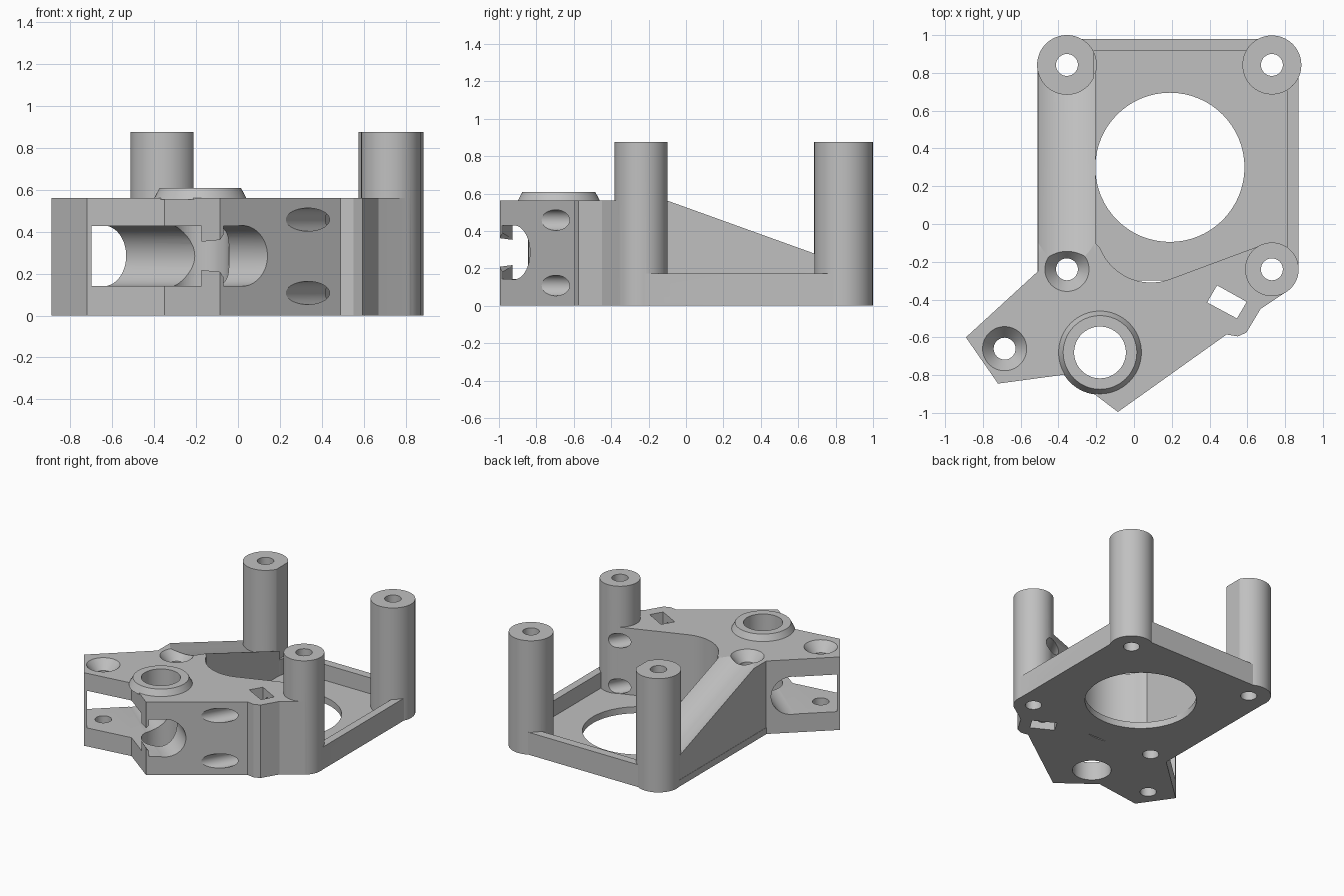
import bpy, bmesh, math
from mathutils import Vector, Matrix

if "Cube" in bpy.data.objects:
    bpy.data.objects.remove(bpy.data.objects["Cube"], do_unlink=True)

grey = bpy.data.materials.new("plain grey")
grey.use_nodes = True
colour = (0.53, 0.53, 0.53, 1)
grey.diffuse_color = colour
grey.node_tree.nodes["Principled BSDF"].inputs["Base Color"].default_value = colour


def make(name, bm):
    bmesh.ops.recalc_face_normals(bm, faces=bm.faces)
    mesh = bpy.data.meshes.new(name)
    bm.to_mesh(mesh)
    bm.free()
    mesh.materials.append(grey)
    ob = bpy.data.objects.new(name, mesh)
    bpy.context.collection.objects.link(ob)
    return ob


def extrude(name, points, offset):
    bm = bmesh.new()
    face = bm.faces.new([bm.verts.new(p) for p in points])
    new = bmesh.ops.extrude_face_region(bm, geom=[face])["geom"]
    verts = [g for g in new if isinstance(g, bmesh.types.BMVert)]
    bmesh.ops.translate(bm, verts=verts, vec=offset)
    return make(name, bm)


def prism(name, outline, z0, z1):
    return extrude(name, [(x, y, z0) for x, y in outline], (0, 0, z1 - z0))


def rod(name, start, end, r1, r2=None, sides=64):
    a, b = Vector(start), Vector(end)
    turn = (b - a).to_track_quat("Z", "Y").to_matrix().to_4x4()
    bm = bmesh.new()
    bmesh.ops.create_cone(bm, cap_ends=True, segments=sides, radius1=r1,
                          radius2=r1 if r2 is None else r2, depth=(b - a).length,
                          matrix=Matrix.Translation((a + b) / 2) @ turn)
    return make(name, bm)


def upright(name, centre, z0, z1, r1, r2=None):
    return rod(name, (*centre, z0), (*centre, z1), r1, r2)


def combine(target, tool, operation):
    mod = target.modifiers.new("combine", "BOOLEAN")
    mod.operation, mod.solver, mod.object = operation, "EXACT", tool
    bpy.context.view_layer.objects.active = target
    bpy.ops.object.modifier_apply(modifier=mod.name)
    bpy.data.objects.remove(tool, do_unlink=True)


TOP, RIM, FLOOR, POST = 0.562, 0.172, 0.05, 0.876
back_left, back_right, front_post = (-0.355, 0.842), (0.73, 0.842), (0.73, -0.24)
block_screw, lobe_screw, shaft = (-0.355, -0.24), (-0.685, -0.66), (-0.18, -0.68)

# Motor plate with its large round opening
body = prism("bracket_body", [(-0.51, -0.3), (-0.51, 0.845), (-0.355, 0.98), (0.73, 0.98),
                              (0.87, 0.845), (0.87, -0.24), (0.73, -0.3)], 0, FLOOR)
combine(body, upright("motor_opening", (0.19, 0.3), -0.1, 0.3, 0.395), "DIFFERENCE")

# Raised rims along the back and the left side
for rim in (((-0.355, 0.915), (0.73, 0.915), (0.73, 0.98), (-0.355, 0.98)),
            ((0.81, -0.24), (0.87, -0.24), (0.87, 0.845), (0.81, 0.845))):
    combine(body, prism("rim", rim, 0, RIM), "UNION")

# Drive block with a curved inner wall
arc = [(0.09 + 0.29 * math.cos(math.radians(a)), -0.02 + 0.29 * math.sin(math.radians(a)))
       for a in range(-68, -163, -6)]
block = [(0.68, -0.11)] + arc + [
    (-0.205, -0.1), (-0.508, -0.1), (-0.508, -0.25), (-0.89, -0.6), (-0.72, -0.845),
    (-0.35, -0.795), (-0.085, -0.995), (0.49, -0.585), (0.55, -0.595), (0.595, -0.575),
    (0.67, -0.45), (0.82, -0.35), (0.855, -0.3), (0.87, -0.24), (0.73, -0.2)]
combine(body, prism("drive_block", block, 0, TOP), "UNION")

# Sloping rib from the block to the back post
profile = [(-0.16, 0), (0.8, 0), (0.8, 0.238), (-0.1, TOP), (-0.16, TOP)]
combine(body, extrude("rib", [(-0.508, y, z) for y, z in profile], (0.303, 0, 0)), "UNION")

# Shallow round channel down the rib
slope = Vector((0, 0.9, 0.238 - TOP)).normalized()
normal = Vector((0, -slope.z, slope.y))
mid = Vector((-0.357, 0.35, (0.238 + TOP) / 2)) + normal * 0.26
combine(body, rod("channel", mid - slope * 0.9, mid + slope * 0.5, 0.3, sides=128),
        "DIFFERENCE")

# Posts, the back right one with a flat towards the motor
for name, centre, r in (("back_right_post", back_left, 0.158),
                        ("back_left_post", back_right, 0.156),
                        ("front_post", front_post, 0.142)):
    post = upright(name, centre, 0, POST, r)
    if centre == back_left:
        flat = [(-0.213, 0.6), (0, 0.6), (0, 1.1), (-0.213, 1.1)]
        combine(post, prism("flat", flat, RIM, 1), "DIFFERENCE")
    combine(body, post, "UNION")

# Collar round the shaft
combine(body, upright("collar", shaft, 0.553, 0.608, 0.224, 0.195), "UNION")

# Side window: a round-ended passage through the block and lobe
along = Vector((0.77, -0.64, 0))
axis = Vector((-0.293, -0.662, 0.285))
start, end = axis - along * 0.8, axis + along * 0.8
combine(body, rod("window_end", start, end, 0.145), "DIFFERENCE")
window = [(start.x, start.y), (-0.96, -0.463), (-0.7, -0.838), (-0.67, -0.9),
          (-0.42, -0.9), (-0.42, -0.805), (-0.07, -0.98), (0, -1.1), (end.x, end.y)]
combine(body, prism("window", window, 0.142, 0.428), "DIFFERENCE")

# Vertical holes, with countersinks on the two block screws
for centre in (back_left, back_right, front_post, block_screw, lobe_screw):
    combine(body, upright("screw_hole", centre, -0.1, 1, 0.058), "DIFFERENCE")
combine(body, upright("shaft_hole", shaft, -0.1, 1, 0.137), "DIFFERENCE")
for centre in (block_screw, lobe_screw):
    combine(body, upright("countersink", centre, 0.49, 0.572, 0.058, 0.125), "DIFFERENCE")

# Slanted clamp screw holes and the nut slot they pass through
for z in (0.108, 0.458):
    combine(body, rod("clamp_hole", (0.22, -0.9, z), (0.69, -0.054, z), 0.055, sides=48),
            "DIFFERENCE")
nut = [(0.44, -0.325), (0.597, -0.412), (0.545, -0.5), (0.387, -0.415)]
combine(body, prism("nut_slot", nut, -0.1, 0.7), "DIFFERENCE")

# Smooth the round walls and keep the edges crisp
bpy.ops.object.select_all(action="DESELECT")
body.select_set(True)
bpy.context.view_layer.objects.active = body
bpy.ops.object.shade_smooth_by_angle(angle=math.radians(25))
